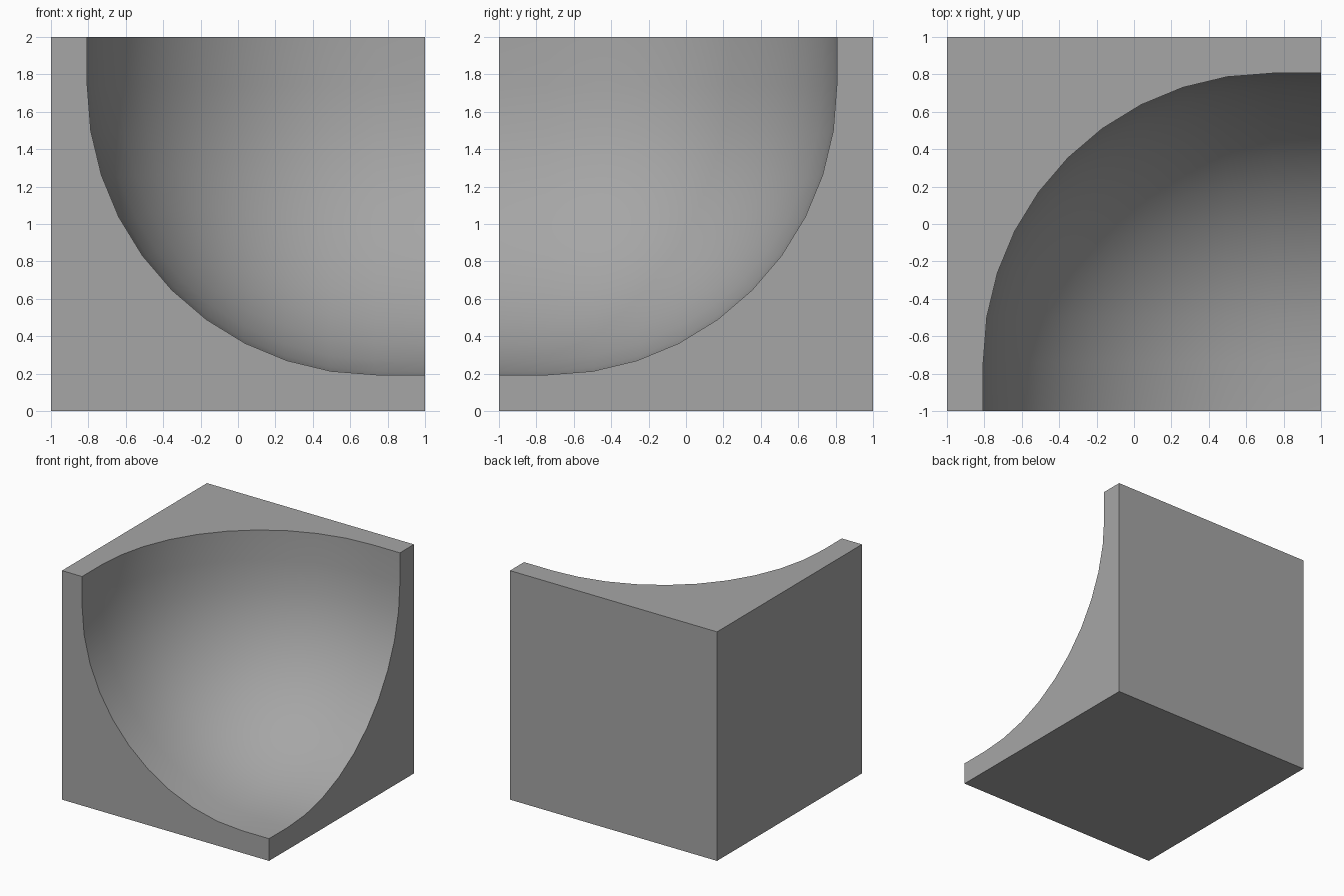
import bpy

# Remove the default cube
old = bpy.data.objects.get("Cube")
if old:
    bpy.data.objects.remove(old, do_unlink=True)

SIZE = 2.0
WALL = 0.194       # thickness left behind the hollow
ROUND = 1.545      # radius of the rounded hollow
CUT = 4.0          # cutter size, reaching well past the open sides


def grey_material():
    mat = bpy.data.materials.new("plain grey")
    mat.use_nodes = True
    colour = (0.38, 0.38, 0.38, 1.0)
    mat.diffuse_color = colour
    mat.node_tree.nodes["Principled BSDF"].inputs["Base Color"].default_value = colour
    return mat


def box(name, size, centre, mat):
    bpy.ops.mesh.primitive_cube_add(size=size, location=centre)
    obj = bpy.context.object
    obj.name = name
    obj.data.materials.append(mat)
    return obj


grey = grey_material()

# Rounded block that scoops out the front, left and top corner
reach = CUT / 2 - SIZE / 2 + WALL
cutter = box("hollow_cutter", CUT, (reach, -reach, WALL + CUT / 2), grey)
bevel = cutter.modifiers.new("rounding", 'BEVEL')
bevel.width = ROUND
bevel.segments = 10
bevel.limit_method = 'NONE'
bpy.ops.object.modifier_apply(modifier=bevel.name)
cutter.hide_render = True
cutter.hide_set(True)

# Solid corner block with the hollow cut away
block = box("corner_block", SIZE, (0, 0, SIZE / 2), grey)
hollow = block.modifiers.new("hollow", 'BOOLEAN')
hollow.operation = 'DIFFERENCE'
hollow.solver = 'EXACT'
hollow.object = cutter
bpy.context.view_layer.objects.active = block
bpy.ops.object.modifier_apply(modifier=hollow.name)
bpy.data.objects.remove(cutter, do_unlink=True)

# Smooth hollow, crisp outer edges
bpy.ops.object.shade_smooth_by_angle(angle=0.6)
